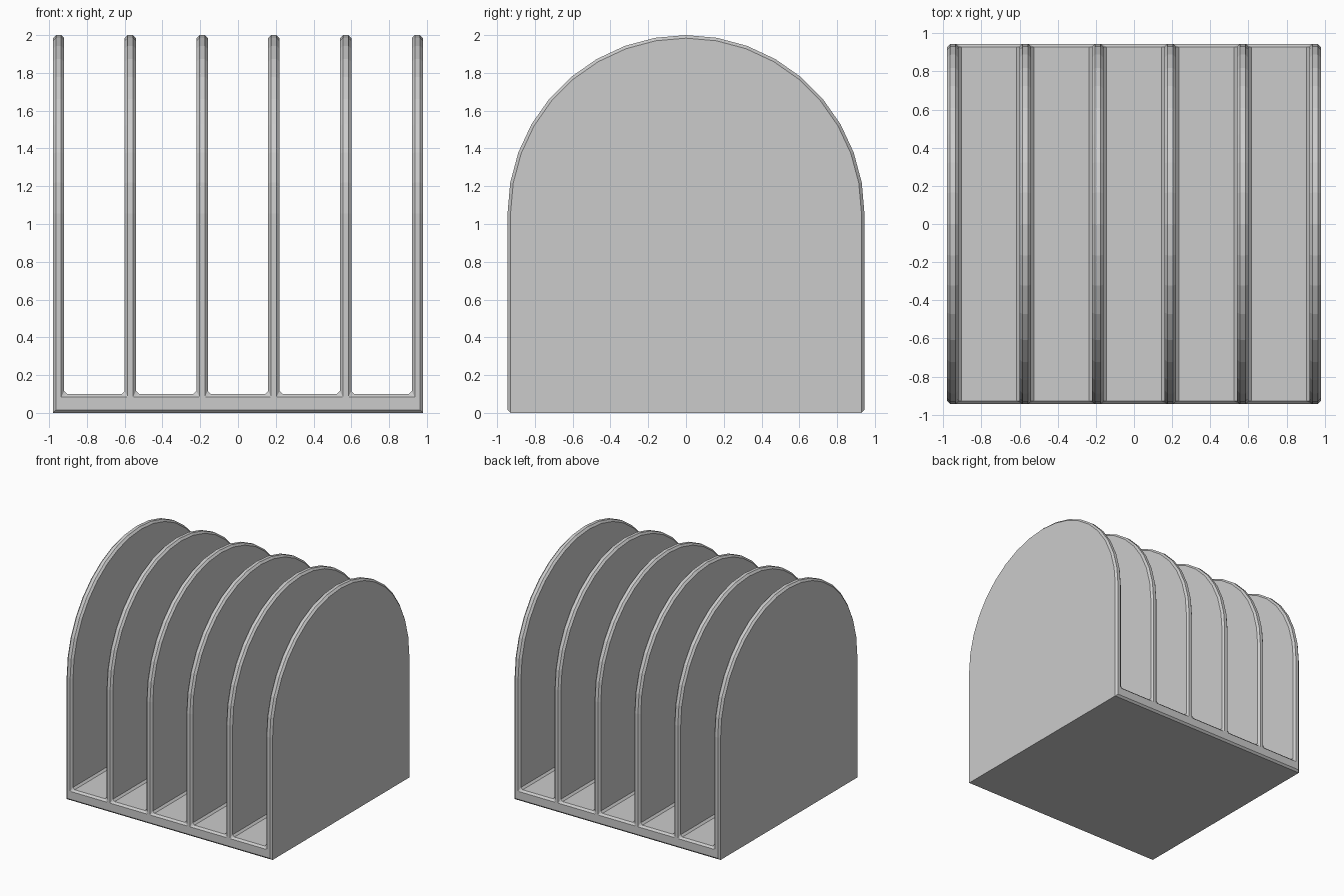
import bpy, bmesh, math
from mathutils import Vector

if "Cube" in bpy.data.objects:
    bpy.data.objects.remove(bpy.data.objects["Cube"], do_unlink=True)

HALF_X, HALF_Y = 0.98, 0.945
WALL, FLOOR, BEVEL = 0.06, 0.1, 0.016
COUNT = 6
SPRING = 2 - HALF_Y          # height where the arch begins

grey = bpy.data.materials.new("light grey plastic")
colour = (0.6, 0.6, 0.6, 1)
grey.diffuse_color = colour
grey.use_nodes = True
grey.node_tree.nodes["Principled BSDF"].inputs["Base Color"].default_value = colour


def prism(name, points, direction):
    """Extrude a closed outline along a direction."""
    bm = bmesh.new()
    face = bm.faces.new([bm.verts.new(p) for p in points])
    new = bmesh.ops.extrude_face_region(bm, geom=[face])["geom"]
    bmesh.ops.translate(bm, vec=Vector(direction),
                        verts=[v for v in new if isinstance(v, bmesh.types.BMVert)])
    bmesh.ops.recalc_face_normals(bm, faces=bm.faces)
    mesh = bpy.data.meshes.new(name)
    bm.to_mesh(mesh)
    bm.free()
    obj = bpy.data.objects.new(name, mesh)
    bpy.context.collection.objects.link(obj)
    return obj


# Comb outline: floor with evenly spaced upright dividers
pitch = (2 * HALF_X - WALL) / (COUNT - 1)
comb = [(HALF_X, 0), (-HALF_X, 0)]
for i in range(COUNT):
    x = -HALF_X + i * pitch
    foot = [0 if i == 0 else FLOOR, 0 if i == COUNT - 1 else FLOOR]
    tooth = [(x, foot[0]), (x, 2.2), (x + WALL, 2.2), (x + WALL, foot[1])]
    comb += [p for p in tooth if p[1] > 0]
rack = prism("divider_rack", [(x, -1.2, z) for x, z in comb], (0, 2.4, 0))
rack.data.materials.append(grey)

# Round-topped side outline trims the comb
arch = [(HALF_Y, -0.5)]
for i in range(19):
    a = math.radians(10 * i)
    arch.append((HALF_Y * math.cos(a), SPRING + HALF_Y * math.sin(a)))
arch.append((-HALF_Y, -0.5))
cutter = prism("arch_cutter", [(-1.2, y, z) for y, z in arch], (2.4, 0, 0))
cutter.hide_render = True

trim = rack.modifiers.new("arch trim", "BOOLEAN")
trim.operation = "INTERSECT"
trim.solver = "EXACT"
trim.object = cutter
bpy.context.view_layer.update()
shaped = rack.evaluated_get(bpy.context.evaluated_depsgraph_get())
bm = bmesh.new()
bm.from_mesh(shaped.to_mesh())
rack.modifiers.remove(trim)
bpy.data.objects.remove(cutter, do_unlink=True)

# Chamfer rims and inner corners, keeping the outer bottom sides sharp
bmesh.ops.dissolve_limit(bm, angle_limit=0.01, verts=bm.verts, edges=bm.edges)


def is_chamfered(edge):
    a, b = (v.co for v in edge.verts)
    bottom_side = max(a.z, b.z) < 0.001 and abs(a.x - b.x) < 0.001
    return edge.calc_face_angle(0) > math.radians(30) and not bottom_side


bmesh.ops.bevel(bm, geom=[e for e in bm.edges if is_chamfered(e)], offset=BEVEL,
                offset_type="OFFSET", segments=1, profile=0.5, affect="EDGES",
                clamp_overlap=True)
for f in bm.faces:
    f.material_index = 0
    f.smooth = False
bm.to_mesh(rack.data)
bm.free()
